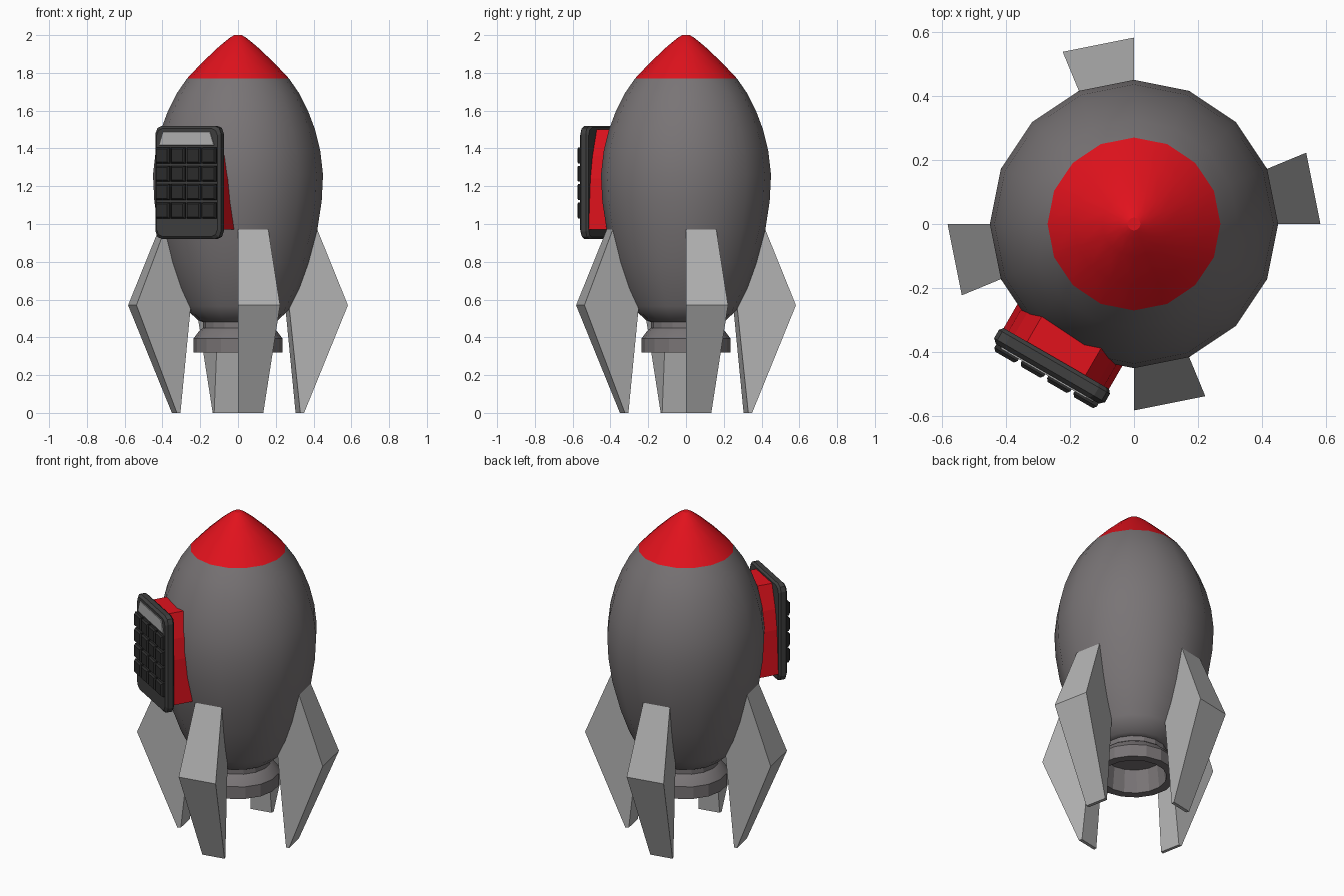
import bpy, bmesh
from math import cos, sin, pi, radians
from mathutils import Matrix

if "Cube" in bpy.data.objects:
    bpy.data.objects.remove(bpy.data.objects["Cube"])


def material(name, rgb):
    m = bpy.data.materials.new(name)
    m.diffuse_color = (*rgb, 1)
    m.use_nodes = True
    m.node_tree.nodes["Principled BSDF"].inputs["Base Color"].default_value = m.diffuse_color
    return m


RED = material("red", (0.75, 0.006, 0.012))
HULL = material("hull_grey", (0.19, 0.175, 0.18))
LIGHT = material("light_grey", (0.45, 0.45, 0.45))
DARK = material("dark_grey", (0.05, 0.05, 0.05))
BLACK = material("key_grey", (0.025, 0.025, 0.025))


def finish(bm, name, mat, matrix=None, smooth=None):
    bmesh.ops.recalc_face_normals(bm, faces=bm.faces)
    me = bpy.data.meshes.new(name)
    bm.to_mesh(me)
    bm.free()
    ob = bpy.data.objects.new(name, me)
    bpy.context.collection.objects.link(ob)
    me.materials.append(mat)
    if matrix:
        ob.matrix_world = matrix
    if smooth:
        bpy.ops.object.select_all(action='DESELECT')
        ob.select_set(True)
        bpy.context.view_layer.objects.active = ob
        bpy.ops.object.shade_smooth_by_angle(angle=radians(smooth))
    return ob


def loft(bm, rings, caps=(True, True)):
    """Skin a list of closed rings, optionally capping the ends."""
    vs = [[bm.verts.new(p) for p in r] for r in rings]
    n = len(vs[0])
    for a, b in zip(vs, vs[1:]):
        for i in range(n):
            j = (i + 1) % n
            bm.faces.new((a[i], a[j], b[j], b[i]))
    if caps[0]:
        bm.faces.new(vs[0])
    if caps[1]:
        bm.faces.new(vs[-1])


def lathe(name, profile, mat, caps, smooth=28, sides=16):
    bm = bmesh.new()
    loft(bm, [[(r * cos(2 * pi * i / sides), r * sin(2 * pi * i / sides), z)
               for i in range(sides)] for r, z in profile], caps)
    return finish(bm, name, mat, smooth=smooth)


# Hull, nose cone and hollow nozzle
lathe("nose_cone", [(0.02, 2.0), (0.045, 1.985), (0.10, 1.94), (0.19, 1.855), (0.27, 1.77)],
      RED, (True, False))
lathe("hull", [(0.27, 1.77), (0.325, 1.69), (0.37, 1.60), (0.408, 1.50), (0.436, 1.385),
               (0.45, 1.26), (0.443, 1.12), (0.42, 0.97), (0.372, 0.79), (0.325, 0.66),
               (0.278, 0.565), (0.265, 0.54), (0.21, 0.49), (0.185, 0.48)],
      HULL, (False, True))
lathe("nozzle", [(0.185, 0.485), (0.185, 0.45), (0.205, 0.435), (0.235, 0.395), (0.235, 0.32),
                 (0.185, 0.32), (0.17, 0.46)], HULL, (False, True), smooth=20)

# Four fins, each filling one hull facet
FIN = [(0.42, 0.97), (0.582, 0.57), (0.35, 0), (0.33, 0), (0.27, 0.57), (0.35, 0.80)]
for k, side in enumerate(("right", "back", "left", "front")):
    bm = bmesh.new()
    loft(bm, [[(r * cos(a), r * sin(a), z) for r, z in FIN] for a in (0, pi / 8)])
    finish(bm, side + "_fin", LIGHT, Matrix.Rotation(k * pi / 2, 4, 'Z'))

# Keypad frame: local x across, -y outward, turned 30 degrees off the front
PAD = Matrix.Rotation(radians(-30), 4, 'Z')


def slab(name, outline, layers, mat):
    """Stack an outline of (x, z) at distances out from the axis, each scaled in by an inset."""
    bm = bmesh.new()
    cz = sum(z for _, z in outline) / len(outline)
    hx = max(x for x, _ in outline)
    hz = max(abs(z - cz) for _, z in outline)
    loft(bm, [[(x * (1 - s / hx), -d, cz + (z - cz) * (1 - s / hz)) for x, z in outline]
              for d, s in layers])
    return finish(bm, name, mat, PAD)


# Red mount between hull and keypad, narrowing to the top
half = [(0.19, 0.97), (0.172, 1.24), (0.15, 1.36), (0.105, 1.5)]
slab("keypad_mount", half + [(-x, z) for x, z in reversed(half)],
     [(0.33, 0), (0.495, 0)], RED)

# Keypad case with rounded corners
case = []
for sx, sz, start in ((1, 1, 0), (-1, 1, 90), (-1, -1, 180), (1, -1, 270)):
    for t in (0, 45, 90):
        a = radians(start + t)
        case.append((sx * 0.16 + 0.04 * cos(a), 1.22 + sz * 0.26 + 0.04 * sin(a)))
slab("keypad_case", case, [(0.485, 0.01), (0.497, 0), (0.527, 0), (0.54, 0.014)], DARK)

# Display panel
slab("display", [(-0.168, 1.415), (0.168, 1.415), (0.143, 1.49), (-0.143, 1.49)],
     [(0.53, 0), (0.545, 0.002)], LIGHT)

# 4 x 4 key grid, joined in one object
bm = bmesh.new()
for row in range(4):
    for col in range(4):
        cx, cz = (col - 1.5) * 0.095, 1.363 - row * 0.097
        loft(bm, [[(cx + sx * h, -d, cz + sz * h)
                   for sx, sz in ((-1, -1), (1, -1), (1, 1), (-1, 1))]
                  for d, h in ((0.53, 0.042), (0.552, 0.042), (0.562, 0.034))])
finish(bm, "keys", BLACK, PAD)
